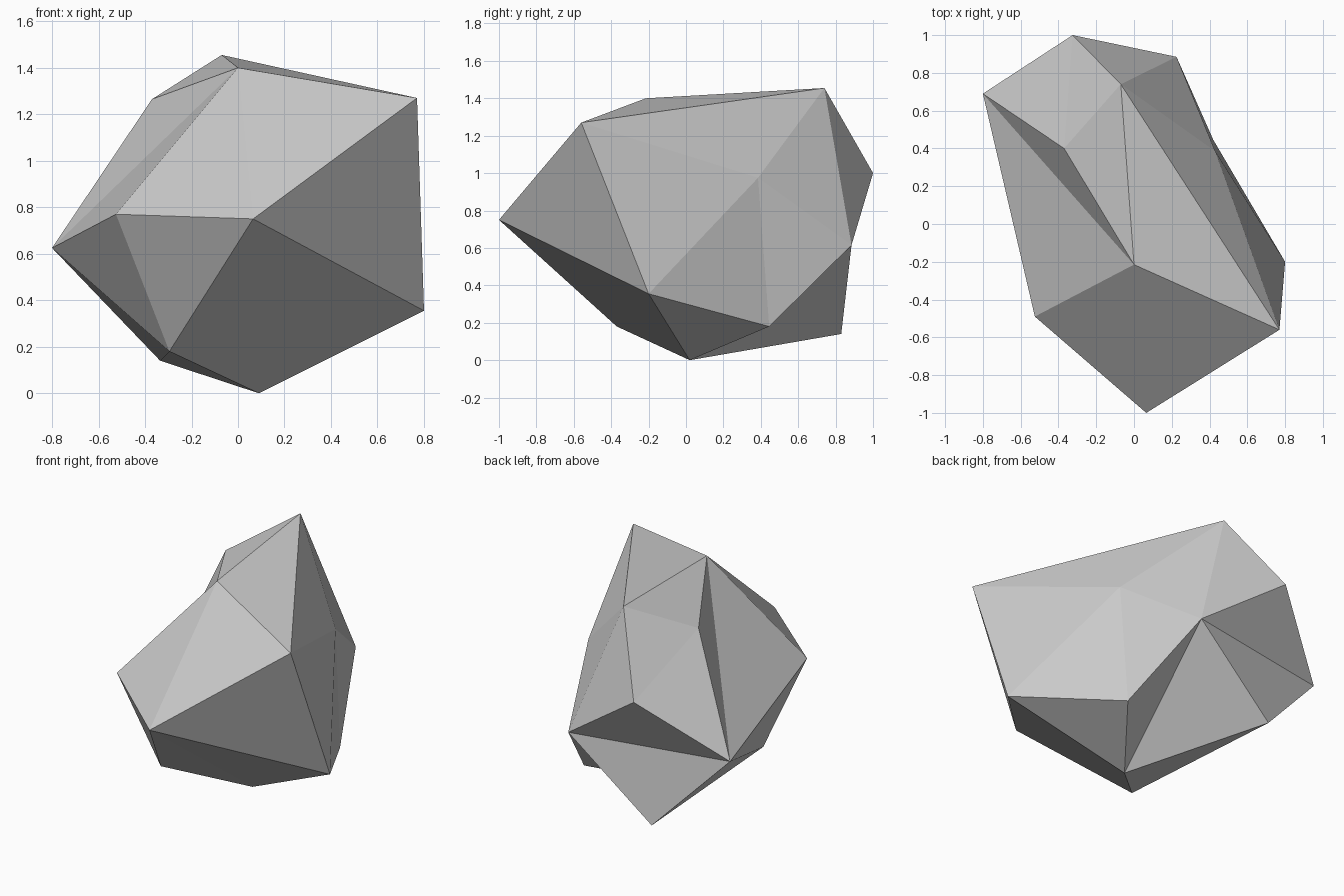
import bpy
import bmesh

default_cube = bpy.data.objects.get("Cube")
if default_cube:
    bpy.data.objects.remove(default_cube, do_unlink=True)

# Stone material
stone = bpy.data.materials.new("stone_grey")
stone.use_nodes = True
stone_colour = (0.6, 0.6, 0.6, 1.0)
stone.diffuse_color = stone_colour
stone.node_tree.nodes["Principled BSDF"].inputs["Base Color"].default_value = stone_colour

# Named corners of the boulder, crown first and base last
corners = {
    "A": (-0.07, 0.74, 1.455),   # crown, back
    "B": (0.0, -0.215, 1.40),    # crown, front
    "C": (0.77, -0.56, 1.27),    # shoulder
    "H": (-0.37, 0.40, 1.265),   # shoulder, opposite
    "L": (-0.325, 1.0, 1.0),     # back tip
    "Q": (0.43, 0.385, 0.975),   # flank bulge
    "F": (-0.525, -0.49, 0.77),
    "E": (0.065, -1.0, 0.75),    # front tip
    "G": (-0.80, 0.69, 0.625),
    "M": (0.225, 0.885, 0.615),
    "D": (0.80, -0.20, 0.355),
    "P": (0.42, 0.445, 0.18),
    "I": (-0.295, -0.37, 0.18),
    "J": (-0.335, 0.83, 0.14),
    "K": (0.09, 0.02, 0.0),      # foot
}

# Flat facets, grouped by the region of the boulder they cover
facets = {
    "crown": "ABH AHL HGL HBG BAC",
    "front": "BFG BEF BCE CDE EIF",
    "flank": "CAQ AMQ CQD QDP QPM",
    "back": "ALM LMG MJG MPK MKJ",
    "base": "DKP EDK EKI FIG GIJ IKJ",
}

# Boulder
bm = bmesh.new()
verts = {name: bm.verts.new(position) for name, position in corners.items()}
for region in facets.values():
    for facet in region.split():
        bm.faces.new([verts[name] for name in facet])
bmesh.ops.recalc_face_normals(bm, faces=bm.faces[:])

mesh = bpy.data.meshes.new("boulder")
bm.to_mesh(mesh)
bm.free()
mesh.materials.append(stone)
boulder = bpy.data.objects.new("boulder", mesh)
bpy.context.collection.objects.link(boulder)
